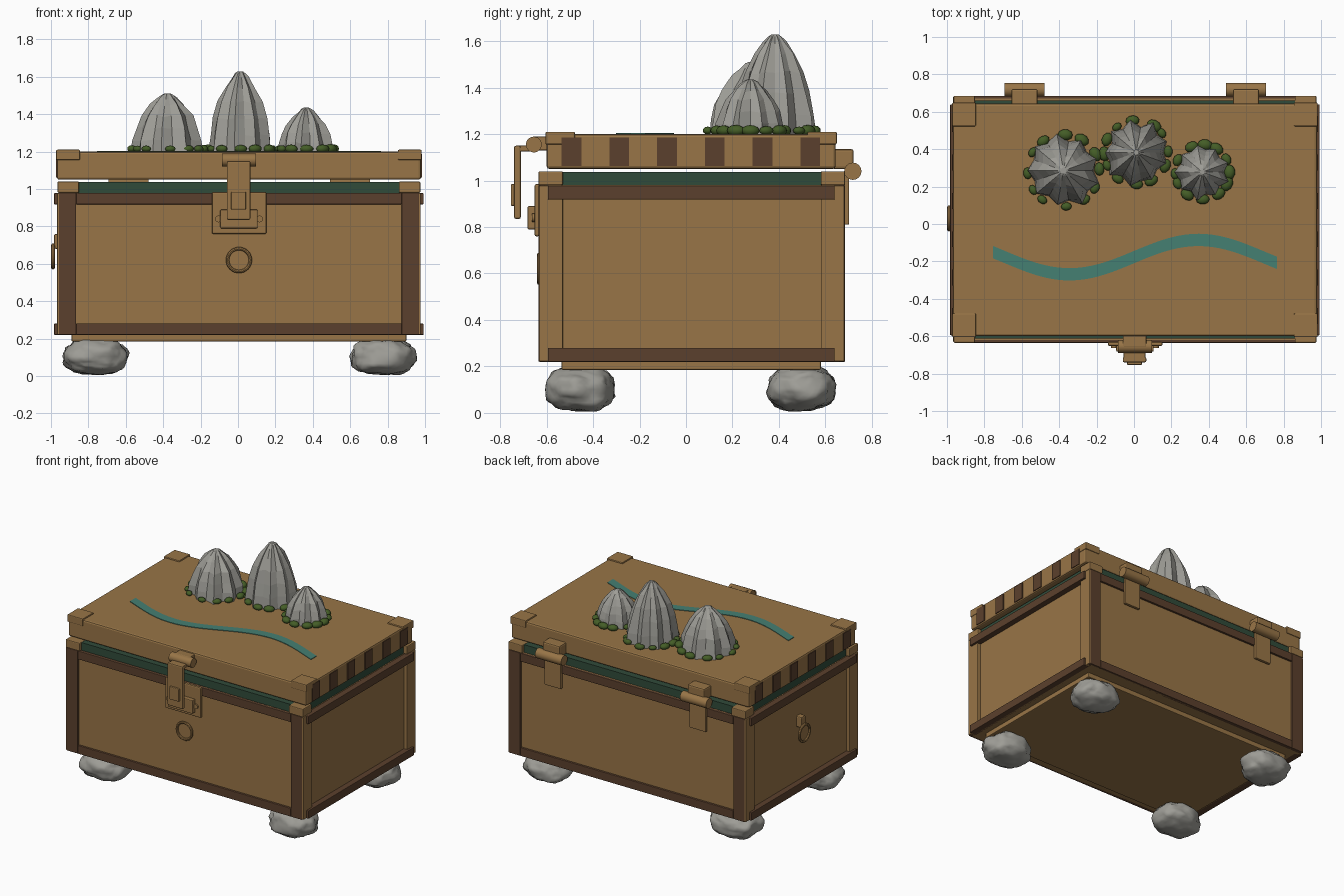
import bpy, bmesh, math, random
from mathutils import Vector, noise

if "Cube" in bpy.data.objects:
    bpy.data.objects.remove(bpy.data.objects["Cube"])

random.seed(4)
CX, CY = 0.005, 0.025      # centre of the chest body


def mat(name, r, g, b):
    m = bpy.data.materials.new(name)
    m.diffuse_color = (r, g, b, 1)
    m.use_nodes = True
    m.node_tree.nodes["Principled BSDF"].inputs["Base Color"].default_value = m.diffuse_color
    return m


TAN = mat("tan wood", 0.315, 0.178, 0.063)
BROWN = mat("dark brown wood", 0.105, 0.051, 0.026)
SEAL = mat("dark green", 0.030, 0.070, 0.042)
TEAL = mat("teal water", 0.060, 0.215, 0.170)
STONE = mat("grey stone", 0.34, 0.335, 0.305)
MOSS = mat("moss green", 0.058, 0.110, 0.020)


def finish(name, bm, m, smooth=False):
    bmesh.ops.recalc_face_normals(bm, faces=bm.faces)
    me = bpy.data.meshes.new(name)
    bm.to_mesh(me)
    bm.free()
    me.materials.append(m)
    for p in me.polygons:
        p.use_smooth = smooth
    ob = bpy.data.objects.new(name, me)
    bpy.context.collection.objects.link(ob)
    return ob


def box(name, x, y, z, m, bevel=0.0):
    """Box from (min, max) pairs, with optionally bevelled edges."""
    bm = bmesh.new()
    bmesh.ops.create_cube(bm, size=1)
    for v in bm.verts:
        v.co = [(a + b) / 2 + c * abs(b - a) for (a, b), c in zip((x, y, z), v.co)]
    ob = finish(name, bm, m)
    if bevel:
        mod = ob.modifiers.new("bevel", 'BEVEL')
        mod.width, mod.segments = bevel, 2
    return ob


def side(c, s, a, b):
    """Range from a to b away from centre c on side s."""
    return tuple(sorted((c + s * a, c + s * b)))


def activate(ob):
    bpy.ops.object.select_all(action='DESELECT')
    ob.select_set(True)
    bpy.context.view_layer.objects.active = ob


def rod(name, loc, r, length, m, rot=(0, math.pi / 2, 0)):
    bpy.ops.mesh.primitive_cylinder_add(vertices=24, radius=r, depth=length, location=loc, rotation=rot)
    ob = bpy.context.object
    ob.name = name
    ob.data.materials.append(m)
    bpy.ops.object.shade_smooth_by_angle()
    return ob


def ring(name, loc, rot, major, minor):
    bpy.ops.mesh.primitive_torus_add(location=loc, rotation=rot, major_radius=major, minor_radius=minor,
                                     major_segments=32, minor_segments=8)
    ob = bpy.context.object
    ob.name = name
    ob.data.materials.append(TAN)
    bpy.ops.object.shade_smooth_by_angle()


# Chest body and base
box("body", (CX - .945, CX + .945), (CY - .645, CY + .645), (.22, .98), TAN)
box("base_slab", (CX - .895, CX + .895), (CY - .56, CY + .555), (.185, .225), TAN, .006)

# Dark frames on front and back, tan posts and dark rails on the ends
for s in (-1, 1):
    fy = side(CY, s, .63, .66)
    for e in (-1, 1):
        box("frame_post", side(CX, e, .87, .963), fy, (.22, .98), BROWN, .004)
        box("end_post", side(CX, e, .93, .972), side(CY, s, .555, .657), (.222, .978), TAN, .004)
    for z in (.22, .918):
        box("frame_rail", (CX - .87, CX + .87), fy, (z, z + .062), BROWN, .004)
        box("end_rail", side(CX, s, .93, .988), (CY - .62, CY + .615), (z, z + .06), BROWN, .004)

# Green seal with rim corner blocks
box("seal", (CX - .94, CX + .94), (CY - .637, CY + .635), (.975, 1.037), SEAL)
for sx in (-1, 1):
    for sy in (-1, 1):
        box("rim_corner", side(CX, sx, .855, .97), side(CY, sy, .555, .66), (.98, 1.04), TAN, .006)

# Lid, corner caps and end stripes
LY = 0.022
box("lid", (CX - .973, CX + .973), (LY - .622, LY + .622), (1.05, 1.2), TAN, .012)
for sx in (-1, 1):
    for sy in (-1, 1):
        box("lid_corner_cap", side(CX, sx, .85, .977), side(LY, sy, .50, .627), (1.155, 1.21), TAN, .006)
    for i in range(6):
        y = -.535 + i * .2055
        box("lid_stripe", side(CX, sx, .97, .979), (y, y + .085), (1.062, 1.186), BROWN)

# Front latch
box("latch_plate", (-.14, .152), (-.652, -.63), (.76, .985), TAN, .008)
box("latch_bracket", (-.095, .105), (-.682, -.645), (.79, .89), TAN, .006)
box("latch_strap", (-.06, .066), (-.74, -.711), (.835, 1.15), TAN, .008)
box("latch_buckle", (-.037, .043), (-.754, -.735), (.89, .985), TAN, .006)
box("latch_arm", (-.055, .061), (-.735, -.66), (1.125, 1.15), TAN, .005)
box("latch_lid_mount", (-.06, .066), (-.66, -.59), (1.13, 1.19), TAN, .006)
rod("latch_pin", (.005, -.655, 1.155), .034, .18, TAN)
for x in (-.105, .115):
    rod("latch_screw", (x, -.655, .84), .018, .014, TAN, (math.pi / 2, 0, 0))

# Rings on the front and left end
ring("front_ring", (.005, -.632, .62), (math.pi / 2, 0, 0), .061, .009)
rod("front_ring_boss", (.005, -.621, .62), .058, .006, TAN, (math.pi / 2, 0, 0))
ring("end_ring", (-.989, .03, .64), (0, math.pi / 2, 0), .06, .01)
box("end_ring_mount", (-.983, -.93), (.005, .055), (.68, .76), TAN, .008)

# Back hinges
for s in (-1, 1):
    x = .007 + s * .592
    box("hinge_block", (x - .07, x + .07), (.63, .722), (1.05, 1.135), TAN, .01)
    box("hinge_leaf", (x - .067, x + .067), (.68, .702), (.81, 1.03), TAN, .005)
    rod("hinge_pin", (x, .718, 1.04), .037, .214, TAN)

# Boulder feet
for x, y in ((-.763, -.455), (.777, -.455), (-.763, .5), (.777, .5)):
    bm = bmesh.new()
    bmesh.ops.create_icosphere(bm, subdivisions=4, radius=1)
    off = Vector((x * 7, y * 7, 3))
    for v in bm.verts:
        n = v.co.normalized()
        k = 1 + .14 * noise.noise(n * 1.5 + off) + .07 * noise.noise(n * 4 + off)
        # squared-off ellipsoid for a blunt boulder shape
        q = Vector([math.copysign(abs(c) ** .85, c) for c in n]) * k
        v.co = (x + q.x * .17, y + q.y * .145, .105 + q.z * .097)
    low = min(v.co.z for v in bm.verts)
    for v in bm.verts:
        v.co.z += .205 - (.205 - v.co.z) * .2 / (.205 - low) - v.co.z
    finish("boulder_foot", bm, STONE, True)

# Ridged peaks with moss around the base
PROFILE = ((0, 1), (.2, .96), (.42, .86), (.62, .71), (.8, .48), (.92, .28), (.98, .16), (1, .09))
for px, py, r, top in ((-.377, .285, .2, 1.51), (.012, .383, .178, 1.628), (.365, .278, .152, 1.435)):
    bm = bmesh.new()
    n = 18
    ridge = [(1.0 if i % 2 else .82) * random.uniform(.94, 1.04) for i in range(n)]
    rows = []
    for t, k in PROFILE:
        row = []
        for i in range(n):
            a = 2 * math.pi * i / n
            d = r * k * ridge[i] * random.uniform(.97, 1.03)
            z = 1.198 + (top - 1.198) * t + (random.uniform(-.008, .008) if 0 < t < .95 else 0)
            row.append(bm.verts.new((px + d * math.cos(a), py + d * math.sin(a), z)))
        rows.append(row)
    for lo, hi in zip(rows, rows[1:]):
        for i in range(n):
            j = (i + 1) % n
            bm.faces.new((lo[i], lo[j], hi[j], hi[i]))
    bm.faces.new(rows[-1])
    bm.faces.new(rows[0][::-1])
    finish("peak", bm, STONE)

    bm = bmesh.new()
    count = 12
    for i in range(count):
        a = 2 * math.pi * (i + random.uniform(-.25, .25)) / count
        size = random.uniform(.026, .042)
        blob = bmesh.ops.create_icosphere(bm, subdivisions=2, radius=1)["verts"]
        for v in blob:
            u, w = v.co.x * size * .75, v.co.y * size
            v.co = (px + (r * .96 + u) * math.cos(a) - w * math.sin(a),
                    py + (r * .96 + u) * math.sin(a) + w * math.cos(a),
                    1.215 + v.co.z * size * .6)
    finish("moss", bm, MOSS, True)

# Winding river on the lid
bm = bmesh.new()
prev = None
for i in range(41):
    x = -.755 + 1.52 * i / 40
    y = -.177 + .092 * math.sin(2 * math.pi * x / 1.38)
    cur = [bm.verts.new((x, y + d, z)) for d, z in ((-.033, 1.199), (-.033, 1.204), (.033, 1.204), (.033, 1.199))]
    if prev:
        for a in range(4):
            b = (a + 1) % 4
            bm.faces.new((prev[a], prev[b], cur[b], cur[a]))
    else:
        bm.faces.new(cur)
    prev = cur
bm.faces.new(prev[::-1])
finish("river", bm, TEAL)
